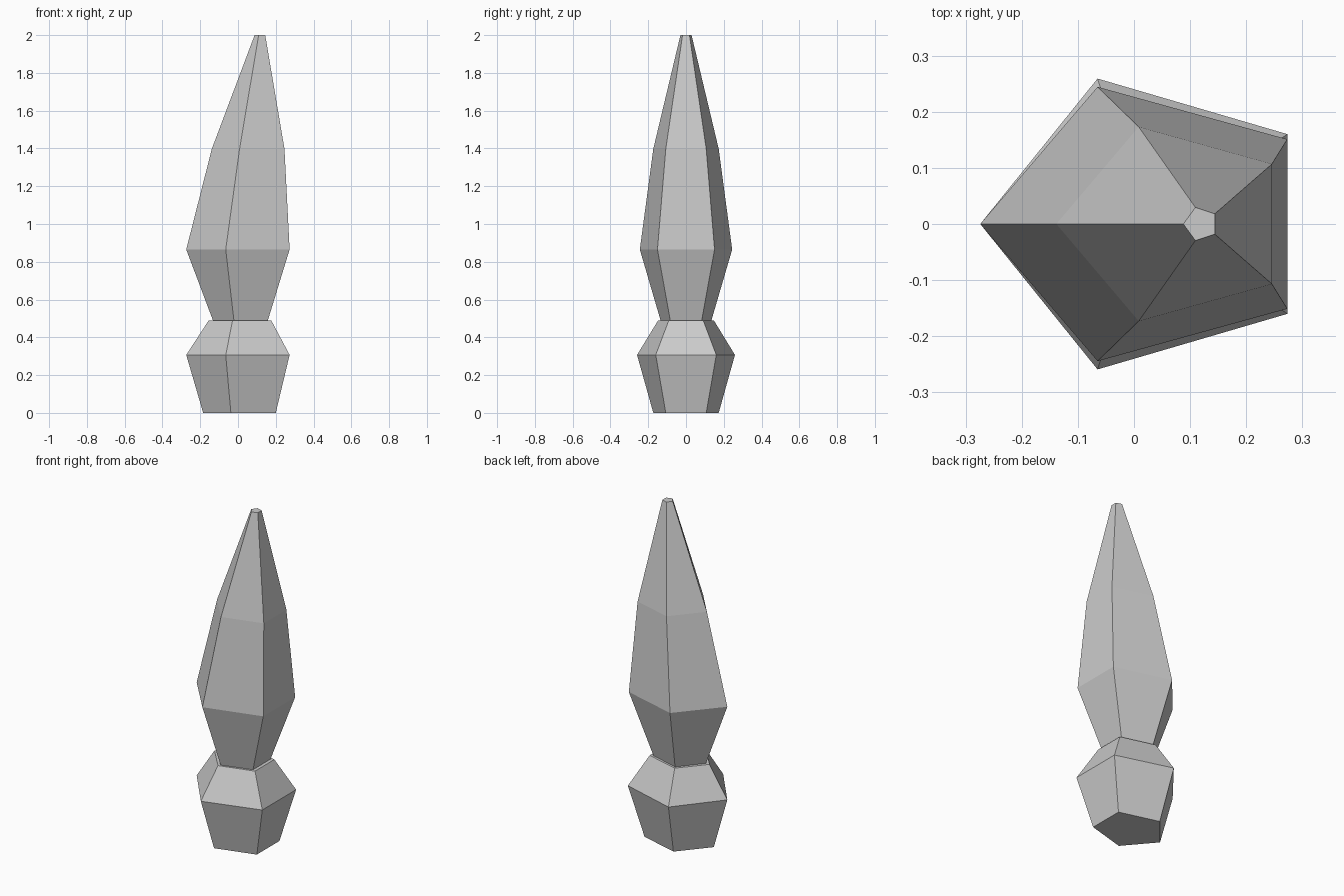
import bpy, bmesh
from math import cos, sin, pi

if "Cube" in bpy.data.objects:
    bpy.data.objects.remove(bpy.data.objects["Cube"])

SIDES = 5


def loft(name, rings):
    """Capped five-sided loft; each ring is (z, centre_x, radius_x, radius_y)."""
    bm = bmesh.new()
    loops = []
    for z, cx, rx, ry in rings:
        angles = [pi + 2 * pi * i / SIDES for i in range(SIDES)]
        loops.append([bm.verts.new((cx + rx * cos(a), ry * sin(a), z)) for a in angles])
    for low, high in zip(loops, loops[1:]):
        for i in range(SIDES):
            j = (i + 1) % SIDES
            bm.faces.new((low[i], low[j], high[j], high[i]))
    bm.faces.new(loops[0][::-1])
    bm.faces.new(loops[-1])
    bmesh.ops.recalc_face_normals(bm, faces=bm.faces[:])
    mesh = bpy.data.meshes.new(name)
    bm.to_mesh(mesh)
    bm.free()
    obj = bpy.data.objects.new(name, mesh)
    bpy.context.collection.objects.link(obj)
    return obj


# Flared base with a sloping shoulder
loft("base", [
    (0.0, 0.028, 0.2125, 0.182),
    (0.307, 0.0285, 0.3025, 0.2725),
    (0.488, 0.028, 0.184, 0.156),
])

# Tall spire leaning towards +x at its tip
loft("spire", [
    (0.488, 0.028, 0.160, 0.141),
    (0.865, 0.0285, 0.3025, 0.257),
    (1.398, 0.074, 0.2125, 0.182),
    (2.0, 0.119, 0.031, 0.031),
])
